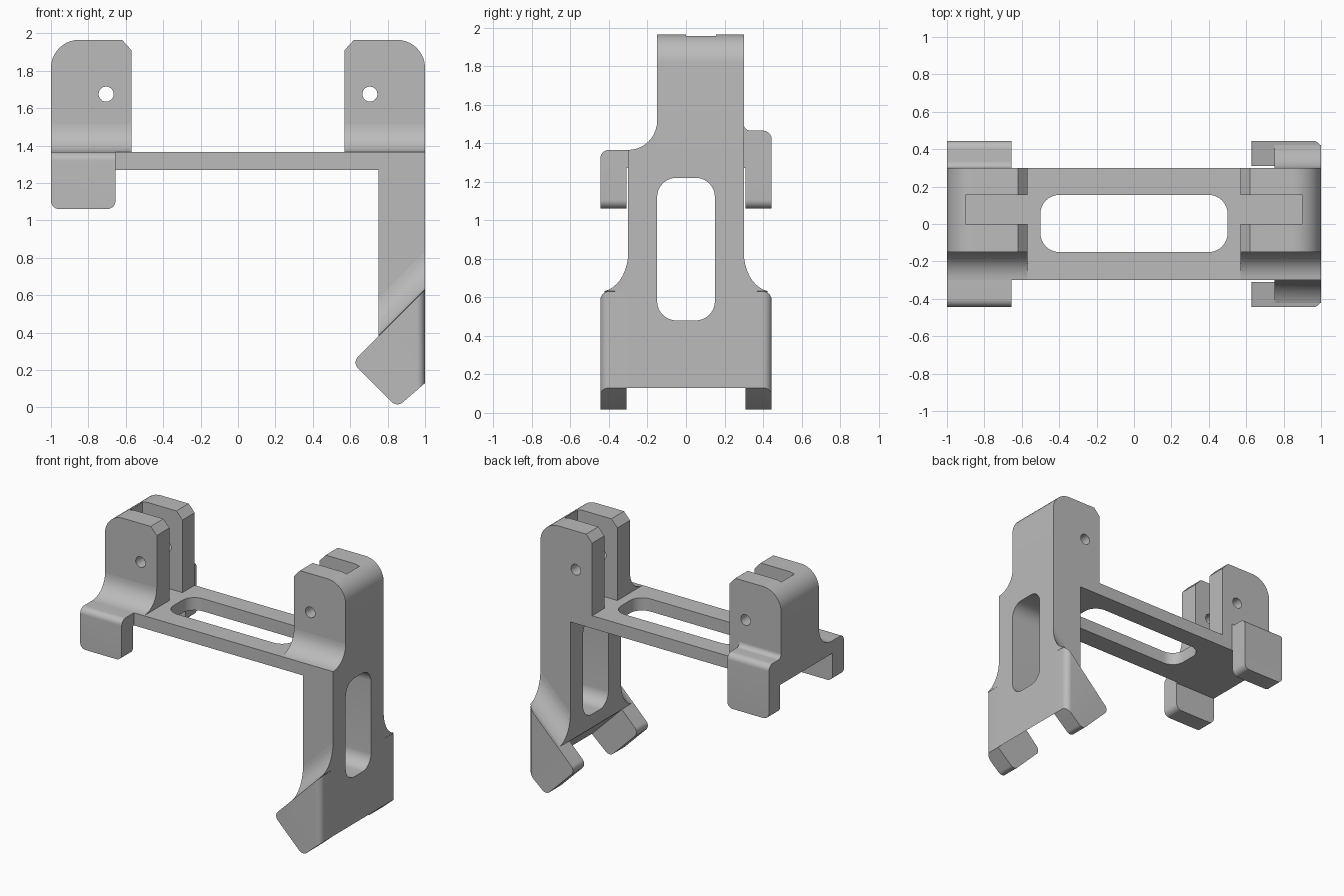
import bpy, bmesh, math
from mathutils import Vector

if "Cube" in bpy.data.objects:
    bpy.data.objects.remove(bpy.data.objects["Cube"], do_unlink=True)

grey = bpy.data.materials.new("plain_grey")
grey.use_nodes = True
grey.diffuse_color = (0.5, 0.5, 0.5, 1)
grey.node_tree.nodes["Principled BSDF"].inputs["Base Color"].default_value = (0.5, 0.5, 0.5, 1)


def rounded(corners, steps=10):
    """Round each (u, v, radius) corner of a polygon."""
    out = []
    for i, (u, v, r) in enumerate(corners):
        p = Vector((u, v))
        if not r:
            out.append(p)
            continue
        a = (Vector(corners[i - 1][:2]) - p).normalized()
        b = (Vector(corners[(i + 1) % len(corners)][:2]) - p).normalized()
        half = a.angle(b) / 2
        centre = p + (a + b).normalized() * (r / math.sin(half))
        start = p + a * (r / math.tan(half)) - centre
        end = p + b * (r / math.tan(half)) - centre
        sweep = start.angle(end)
        for k in range(steps + 1):
            t = k / steps
            out.append(centre + (start * math.sin((1 - t) * sweep)
                                 + end * math.sin(t * sweep)) / math.sin(sweep))
    return out


def rectangle(u0, u1, v0, v1, r=0):
    return rounded([(u0, v0, r), (u1, v0, r), (u1, v1, r), (u0, v1, r)])


def fillet(y, z, side, ry, rz, first=0):
    """Concave quarter-round filling the corner between a wall and a ledge."""
    arc = [math.radians(9 * k) for k in range(first, 11)]
    return [(y, z)] + [(y + side * ry * (1 - math.sin(a)), z + rz * (1 - math.cos(a))) for a in arc]


def prism(name, profile, axis, lo, hi, shear=0):
    """Extrude a profile along an axis; shear lifts z along x."""
    place = {"x": lambda p, d: (d, p[0], p[1] + shear * (d - 1)),
             "y": lambda p, d: (p[0], d, p[1]),
             "z": lambda p, d: (p[0], p[1], d)}[axis]
    bm = bmesh.new()
    rings = [[bm.verts.new(place(p, d)) for p in profile] for d in (lo, hi)]
    for ring in rings:
        bm.faces.new(ring)
    n = len(profile)
    for i in range(n):
        j = (i + 1) % n
        bm.faces.new((rings[0][i], rings[0][j], rings[1][j], rings[1][i]))
    bmesh.ops.recalc_face_normals(bm, faces=bm.faces)
    mesh = bpy.data.meshes.new(name)
    bm.to_mesh(mesh)
    bm.free()
    mesh.materials.append(grey)
    obj = bpy.data.objects.new(name, mesh)
    bpy.context.collection.objects.link(obj)
    return obj


def activate(obj):
    bpy.ops.object.select_all(action="DESELECT")
    obj.select_set(True)
    bpy.context.view_layer.objects.active = obj


def cut(obj, cutter):
    mod = obj.modifiers.new("cut", "BOOLEAN")
    mod.operation, mod.solver, mod.object = "DIFFERENCE", "EXACT", cutter
    activate(obj)
    bpy.ops.object.modifier_apply(modifier=mod.name)
    bpy.data.objects.remove(cutter, do_unlink=True)


def round_edges(obj, rule, width):
    bm = bmesh.new()
    bm.from_mesh(obj.data)
    edges = [e for e in bm.edges if rule(e.verts[0].co, e.verts[1].co)]
    bmesh.ops.bevel(bm, geom=edges, offset=width, segments=8, profile=0.5, affect="EDGES")
    bm.to_mesh(obj.data)
    bm.free()


parts = []

# Deck with its long slot
deck = prism("deck", rectangle(-1, 0.75, -0.3, 0.3), "z", 1.27, 1.365)
cut(deck, prism("deck_slot", rectangle(-0.5, 0.5, -0.15, 0.155, 0.1), "z", 1, 1.6))
parts.append(deck)

# Leg with a slanted foot end and a slot
leg = prism("leg", [(0.75, 1.365), (1, 1.365), (1, 0.13), (0.75, 0.38)], "y", -0.3, 0.3)
cut(leg, prism("leg_slot", rectangle(-0.15, 0.15, 0.48, 1.22, 0.1), "x", 0.5, 1.2))
parts.append(leg)

# Forked towers with pin holes and front fillets
for s, side in ((-1, "right"), (1, "left")):
    outline = rounded([(s * 0.57, 1.365, 0), (s, 1.365, 0), (s, 1.965, 0.15),
                       (s * 0.62, 1.965, 0), (s * 0.57, 1.91, 0)])
    tower = prism(side + "_tower", outline, "y", -0.15, 0.3)
    cut(tower, prism("groove", rectangle(*sorted((s * 0.4, s * 0.9)), 1.365, 2.2), "y", 0, 0.155))
    x = s * 0.705
    cut(tower, prism("pin_hole", rectangle(x - 0.04, x + 0.04, 1.635, 1.715, 0.0399), "y", -0.5, 0.5))
    parts.append(tower)
    lo, hi = sorted((s * 0.57, s))
    parts.append(prism(side + "_tower_fillet", fillet(-0.15, 1.365, -1, 0.15, 0.15), "x", lo, hi))

# Hooks hanging beside the right tower
for name, s, top in (("front_hook", -1, 1.365), ("back_hook", 1, 1.465)):
    section = rounded([(s * 0.3, top, 0), (s * 0.445, top, 0.045), (s * 0.445, 1.06, 0),
                       (s * 0.31, 1.06, 0), (s * 0.31, 1.27, 0), (s * 0.3, 1.27, 0)])
    hook = prism(name, section, "x", -1, -0.655)
    round_edges(hook, lambda a, b: max(a.z, b.z) < 1.061 and abs(a.x - b.x) < 0.001, 0.045)
    parts.append(hook)
parts.append(prism("back_hook_fillet", fillet(0.3, 1.465, 1, 0.035, 0.035), "x", -1, -0.655))

# Slanted feet, their joints to the leg and sloping fillets
foot_outline = rounded([(1, 0.63, 0), (0.61, 0.24, 0.045), (0.85, 0, 0.045)]
                       + [(0.87 + 0.13, 0.13, 0)])
for name, s in (("front", -1), ("back", 1)):
    lo, hi = sorted((s * 0.31, s * 0.445))
    foot = prism(name + "_foot", foot_outline, "y", lo, hi)
    round_edges(foot, lambda a, b: min(a.x, b.x) > 0.999 and min(abs(a.y), abs(b.y)) > 0.44, 0.045)
    parts.append(foot)
    lo, hi = sorted((s * 0.3, s * 0.31))
    parts.append(prism(name + "_foot_joint", [(1, 0.63), (0.75, 0.38), (1, 0.13)], "y", lo, hi))
    parts.append(prism(name + "_foot_fillet", fillet(s * 0.3, 0.63, s, 0.145, 0.205, 1),
                       "x", 0.75, 1, shear=1))

for part in parts:
    activate(part)
    bpy.ops.object.shade_smooth_by_angle(angle=math.radians(30))
